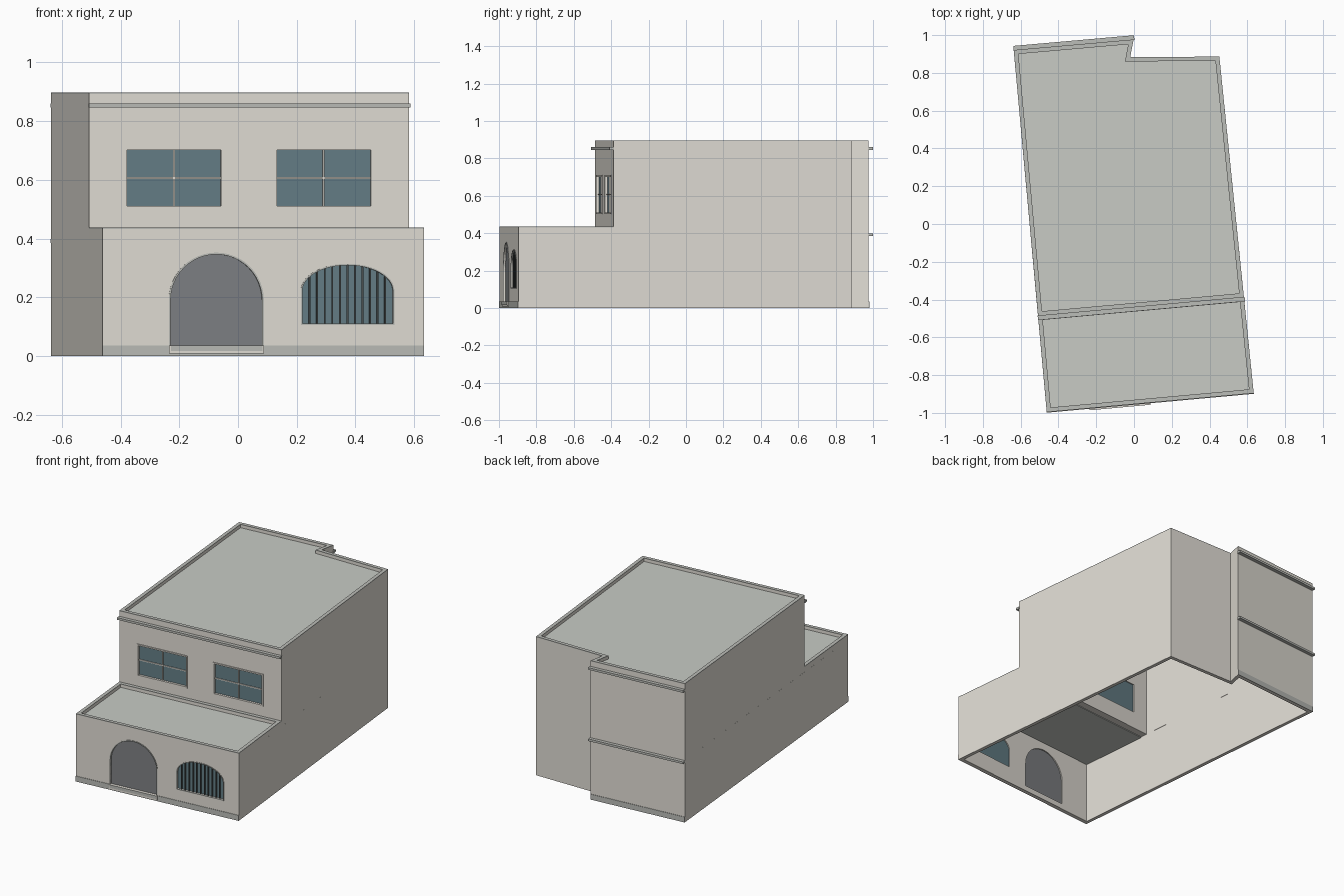
import bpy, bmesh, math
from mathutils import Matrix, Vector

if "Cube" in bpy.data.objects:
    bpy.data.objects.remove(bpy.data.objects["Cube"])


def material(name, rgb):
    m = bpy.data.materials.new(name)
    m.diffuse_color = (*rgb, 1)
    m.use_nodes = True
    m.node_tree.nodes["Principled BSDF"].inputs["Base Color"].default_value = m.diffuse_color
    return m


WALL = material("plaster", (0.76, 0.73, 0.67))
ROOF = material("roof_grey", (0.58, 0.60, 0.56))
TRIM = material("trim_grey", (0.50, 0.51, 0.48))
GLASS = material("dark_glass", (0.13, 0.21, 0.24))
DOOR = material("dark_door", (0.21, 0.22, 0.23))
BAR = material("black_bar", (0.07, 0.08, 0.08))


def offset(poly, t):
    """Inset a counter-clockwise outline by t with mitred corners."""
    out, n = [], len(poly)
    for i in range(n):
        p = Vector(poly[i])
        e1 = (p - Vector(poly[i - 1])).normalized()
        e2 = (Vector(poly[(i + 1) % n]) - p).normalized()
        n1, n2 = Vector((-e1.y, e1.x)), Vector((-e2.y, e2.x))
        out.append(tuple(p + (n1 + n2) * t / (1 + n1.dot(n2))))
    return out


def solid(name, outer, h0, h1, mat, M=Matrix(), inner=None):
    """Extrude an outline (or the ring between two outlines) from h0 to h1."""
    bm = bmesh.new()
    loops = [[bm.verts.new(M @ Vector((x, y, h))) for x, y in pts]
             for pts in ([outer, inner] if inner else [outer]) for h in (h0, h1)]
    n = len(outer)

    def bridge(a, b):
        for i in range(n):
            j = (i + 1) % n
            bm.faces.new((a[i], a[j], b[j], b[i]))
    bridge(loops[0], loops[1])
    if inner:
        bridge(loops[2], loops[3])
        bridge(loops[0], loops[2])
        bridge(loops[1], loops[3])
    else:
        bm.faces.new(loops[0])
        bm.faces.new(loops[1])
    bmesh.ops.recalc_face_normals(bm, faces=bm.faces)
    me = bpy.data.meshes.new(name)
    bm.to_mesh(me)
    bm.free()
    me.materials.append(mat)
    ob = bpy.data.objects.new(name, me)
    bpy.context.collection.objects.link(ob)
    return ob


def wall_frame(p, q):
    """Local axes of a wall: along it, up, and inward."""
    u = (Vector(q) - Vector(p)).normalized()
    M = Matrix(((u.x, 0, -u.y, p[0]), (u.y, 0, u.x, p[1]), (0, 1, 0, 0), (0, 0, 0, 1)))
    return M, lambda x: (x - p[0]) / u.x


def rect(x0, x1, z0, z1):
    return [(x0, z0), (x1, z0), (x1, z1), (x0, z1)]


def arch(x0, x1, z0, spring, rise, n=24):
    c, r = (x0 + x1) / 2, (x1 - x0) / 2
    return [(x0, z0), (x1, z0)] + [(c + r * math.cos(math.pi * i / n),
            spring + rise * math.sin(math.pi * i / n)) for i in range(n + 1)]


def cut(wall, outline, M):
    c = solid("opening_cutter", outline, -0.05, 0.06, WALL, M)
    c.hide_render = True
    c.display_type = 'WIRE'
    b = wall.modifiers.new("opening", 'BOOLEAN')
    b.operation, b.solver, b.object = 'DIFFERENCE', 'EXACT', c


# Plan corners
A, B, C = (-0.462, -0.996), (0.634, -0.896), (0.452, 0.886)
D, E, F = (-0.02, 0.884), (-0.002, 0.977), (-0.637, 0.921)
UL, UR = (-0.508, -0.487), (0.582, -0.388)
T = 0.023
FOOT, LOW, UP = [A, B, C, D, E, F], [A, B, UR, UL], [UL, UR, C, D, E, F]
Z_MID, Z_LOW, Z_TOP, CAP = 0.40, 0.437, 0.897, 0.005

# Hollow walls, parapets, caps and roofs
ground = solid("ground_walls", FOOT, 0, Z_MID, WALL, inner=offset(FOOT, T))
for name, plan, top in (("lower", LOW, Z_LOW), ("upper", UP, Z_TOP)):
    inn = offset(plan, T)
    walls = solid(name + "_walls", plan, Z_MID, top - CAP, WALL, inner=inn)
    solid(name + "_parapet_cap", plan, top - CAP, top, TRIM, inner=inn)
    solid(name + "_roof", inn, top - 0.042, top - 0.022, ROOF)
upper = walls

# Front upper wall: cornice and two four-pane windows
M, ax = wall_frame(UL, UR)
solid("front_cornice", rect(ax(-0.51), ax(0.586), 0.846, 0.86), -0.022, 0.002, TRIM, M)
for x0, x1 in ((-0.387, -0.049), (0.124, 0.461)):
    x0, x1 = ax(x0), ax(x1)
    z0, z1 = 0.502, 0.711
    hole = offset(rect(x0, x1, z0, z1), 0.009)
    cut(upper, hole, M)
    solid("window_glass", hole, 0.010, 0.015, GLASS, M)
    solid("window_frame", rect(x0, x1, z0, z1), -0.005, 0.010, WALL, M, hole)
    xm, zm = (x0 + x1) / 2, (z0 + z1) / 2
    solid("window_mullion", rect(xm - 0.003, xm + 0.003, z0 + .009, z1 - .009), 0.003, 0.010, WALL, M)
    solid("window_transom", rect(x0 + .009, x1 - .009, zm - 0.003, zm + 0.003), 0.004, 0.010, WALL, M)

# Front lower wall: arched door, step, plinth
M, ax = wall_frame(A, B)
length = (Vector(B) - Vector(A)).length
d0, d1 = ax(-0.230), ax(0.082)
door = arch(d0, d1, 0.035, 0.19, 0.156)
cut(ground, door, M)
solid("door_panel", door, 0.010, 0.016, DOOR, M)
solid("door_surround", offset(door, -0.006), -0.003, 0.010, TRIM, M, door)
solid("front_plinth", rect(0, length, 0, 0.035), -0.003, 0.001, TRIM, M)
solid("door_step", rect(d0 - .006, d1 + .006, 0.008, 0.036), -0.009, 0.010, WALL, M)
solid("door_step_face", rect(d0, d1, 0.017, 0.036), -0.011, -0.009, TRIM, M)

# Arched window with vertical bars
w0, w1, spring, rise = ax(0.219), ax(0.528), 0.222, 0.087
win = arch(w0, w1, 0.11, spring, rise)
cut(ground, win, M)
solid("arched_glass", win, 0.012, 0.017, GLASS, M)
solid("arched_surround", offset(win, -0.005), -0.003, 0.012, TRIM, M, win)
for i in range(1, 12):
    t = i / 12
    x = w0 + (w1 - w0) * t
    top = spring + rise * math.sqrt(1 - (2 * t - 1) ** 2)
    solid("window_bar", rect(x - 0.003, x + 0.003, 0.11, top), 0.004, 0.010, BAR, M)

# Back projecting wall: two string courses and a plinth
M, _ = wall_frame(E, F)
length = (Vector(F) - Vector(E)).length
for name, z0, z1 in (("back_cornice", 0.846, 0.86), ("back_string_course", 0.385, 0.399)):
    solid(name, rect(-0.004, length, z0, z1), -0.022, 0.002, TRIM, M)
solid("back_plinth", rect(0, length, 0, 0.035), -0.003, 0.001, TRIM, M)
